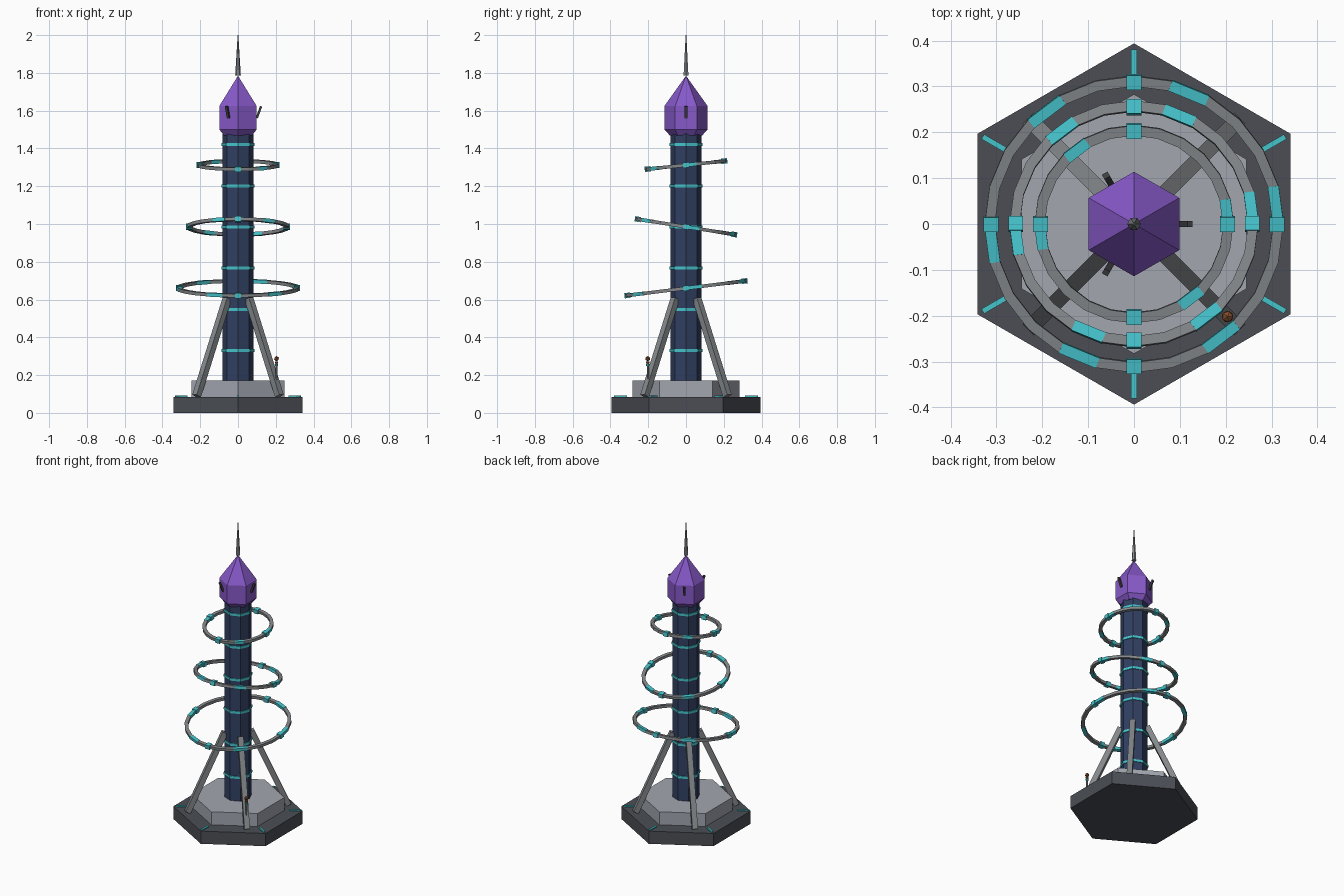
import bpy, bmesh
from math import radians, sin, cos, pi, tau
from mathutils import Matrix, Vector

cube = bpy.data.objects.get("Cube")
if cube:
    bpy.data.objects.remove(cube, do_unlink=True)


def material(name, rgb):
    m = bpy.data.materials.new(name)
    m.use_nodes = True
    m.diffuse_color = (*rgb, 1)
    m.node_tree.nodes["Principled BSDF"].inputs["Base Color"].default_value = (*rgb, 1)
    return m


CHARCOAL = material("charcoal", (0.07, 0.076, 0.09))
STONE = material("pale stone", (0.36, 0.38, 0.43))
NAVY = material("navy", (0.03, 0.05, 0.12))
STEEL = material("steel grey", (0.23, 0.245, 0.255))
CYAN = material("cyan glow", (0.06, 0.55, 0.6))
PURPLE = material("purple crystal", (0.24, 0.1, 0.58))
IRON = material("dark iron", (0.05, 0.05, 0.055))
COPPER = material("copper", (0.25, 0.08, 0.025))


def finish(name, bm, *mats):
    bmesh.ops.recalc_face_normals(bm, faces=bm.faces)
    mesh = bpy.data.meshes.new(name)
    bm.to_mesh(mesh)
    bm.free()
    for m in mats:
        mesh.materials.append(m)
    ob = bpy.data.objects.new(name, mesh)
    bpy.context.collection.objects.link(ob)
    return ob


def lathe(name, profile, sides, mat, turn=0.0, at=(0, 0)):
    """Faceted solid from (radius, height) pairs; radius 0 makes a point."""
    bm = bmesh.new()
    rings = []
    for r, z in profile:
        n = sides if r else 1
        rings.append([bm.verts.new((at[0] + r * cos(turn + tau * i / sides),
                                    at[1] + r * sin(turn + tau * i / sides), z))
                      for i in range(n)])
    for a, b in zip(rings, rings[1:]):
        for i in range(sides):
            j = (i + 1) % sides
            quad = [a[i % len(a)], a[j % len(a)], b[j % len(b)], b[i % len(b)]]
            bm.faces.new(list(dict.fromkeys(quad)))
    for end in (rings[0], rings[-1]):
        if len(end) > 1:
            bm.faces.new(end)
    return finish(name, bm, mat)


def add_box(bm, size, matrix, index=0):
    new = bmesh.ops.create_cube(bm, size=1, matrix=matrix @ Matrix.Diagonal((*size, 1)))
    for f in {f for v in new["verts"] for f in v.link_faces}:
        f.material_index = index


def spin(angle):
    return Matrix.Rotation(angle, 4, "Z")


# Stepped hexagonal base
lathe("base", [(0.394, 0), (0.394, 0.085)], 6, CHARCOAL, pi / 2)
lathe("plinth", [(0.283, 0.085), (0.283, 0.172)], 6, STONE, pi / 2)

# Glowing strips at the base corners
bm = bmesh.new()
for k in range(6):
    add_box(bm, (0.068, 0.012, 0.008),
            spin(radians(30 + 60 * k)) @ Matrix.Translation((0.347, 0, 0.088)))
finish("base_strips", bm, CYAN)

# Column with glowing bands
lathe("column", [(0.083, 0.17), (0.083, 1.49)], 8, NAVY)
for k in range(6):
    z = 0.33 + 0.218 * k
    lathe(f"column_band_{k + 1}", [(0.088, z - 0.008), (0.088, z + 0.008)], 8, CYAN)

# Four sloping struts
bm = bmesh.new()
for k in range(4):
    foot, top = Vector((0.31, 0, 0.09)), Vector((0.082, 0, 0.605))
    axis = top - foot
    aim = axis.to_track_quat("Z", "Y").to_matrix().to_4x4()
    add_box(bm, (0.034, 0.034, axis.length),
            spin(radians(45 + 90 * k)) @ Matrix.Translation((foot + top) / 2) @ aim)
finish("struts", bm, STEEL)


# Tilted rings made of straight segments with four nodes
def ring(name, radius, z, tilt, lit):
    bm = bmesh.new()
    frame = Matrix.Translation((0, 0, z)) @ Matrix.Rotation(radians(tilt), 4, "X")
    length = 2 * radius * sin(pi / 24) * 1.06
    for k in range(24):
        on = k in lit
        place = frame @ spin(tau * (k + 0.5) / 24) @ Matrix.Translation((radius, 0, 0))
        wide = 0.024 if on else 0.022
        add_box(bm, (wide, length, wide - 0.004), place, int(on))
    for k in range(4):
        add_box(bm, (0.032, 0.032, 0.028),
                frame @ spin(k * pi / 2) @ Matrix.Translation((radius, 0, 0)), 1)
    finish(name, bm, STEEL, CYAN)


ring("lower_ring", 0.312, 0.66, 7, range(0, 24, 4))
ring("middle_ring", 0.258, 0.985, -9, range(0, 24, 4))
ring("upper_ring", 0.204, 1.312, 6, (0, 8, 12, 20))

# Crystal head, fins and spire
lathe("head", [(0.085, 1.468), (0.114, 1.5), (0.114, 1.625), (0, 1.785)], 6, PURPLE, pi / 2)
bm = bmesh.new()
for k in range(3):
    add_box(bm, (0.012, 0.014, 0.066),
            spin(tau * k / 3) @ Matrix.Translation((0.111, 0, 1.592))
            @ Matrix.Rotation(radians(20), 4, "Y"))
finish("head_fins", bm, IRON)
lathe("spire", [(0.015, 1.785), (0.002, 2.0)], 6, STEEL)

# Small lamp post beside the front strut
spot = (0.204, -0.202)
lathe("lamp_post", [(0.006, 0.085), (0.006, 0.27)], 6, STEEL, 0, spot)
lathe("lamp_collar", [(0.009, 0.248), (0.009, 0.258)], 8, CYAN, 0, spot)
lathe("lamp_neck", [(0.009, 0.262), (0.009, 0.272)], 8, COPPER, 0, spot)
bm = bmesh.new()
bmesh.ops.create_icosphere(bm, subdivisions=1, radius=0.014,
                           matrix=Matrix.Translation((*spot, 0.287)))
finish("lamp_globe", bm, COPPER)
